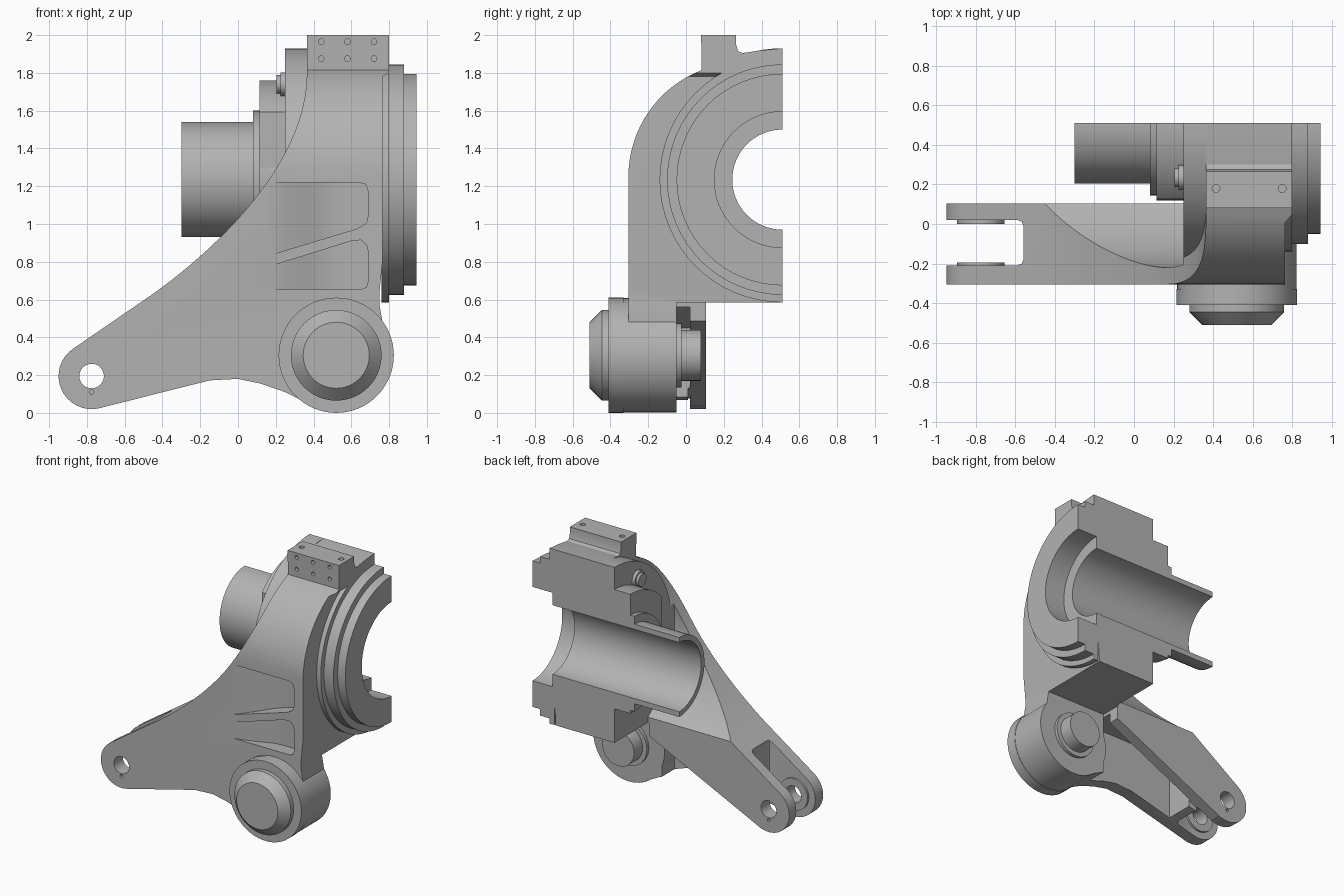
import bpy, bmesh, math
from mathutils import Vector, Matrix
from mathutils.geometry import interpolate_bezier

if "Cube" in bpy.data.objects:
    bpy.data.objects.remove(bpy.data.objects["Cube"])

steel = bpy.data.materials.new("grey_steel")
steel.use_nodes = True
GREY = (0.45, 0.45, 0.45, 1)
steel.diffuse_color = GREY
steel.node_tree.nodes["Principled BSDF"].inputs["Base Color"].default_value = GREY
parts = []


def finish(name, bm):
    bmesh.ops.recalc_face_normals(bm, faces=bm.faces[:])
    mesh = bpy.data.meshes.new(name)
    bm.to_mesh(mesh)
    bm.free()
    mesh.materials.append(steel)
    ob = bpy.data.objects.new(name, mesh)
    bpy.context.collection.objects.link(ob)
    parts.append(ob)
    return ob


def place(axis, u, v, t):
    return {"x": (t, u, v), "y": (u, t, v), "z": (u, v, t)}[axis]


def prism(name, pts, axis, a, b):
    """Extrude a flat outline along an axis from a to b."""
    bm = bmesh.new()
    face = bm.faces.new([bm.verts.new(place(axis, u, v, a)) for u, v in pts])
    ext = bmesh.ops.extrude_face_region(bm, geom=[face])
    moved = [g for g in ext["geom"] if isinstance(g, bmesh.types.BMVert)]
    bmesh.ops.translate(bm, verts=moved, vec=place(axis, 0, 0, b - a))
    return finish(name, bm)


def box(name, x0, x1, y0, y1, z0, z1):
    return prism(name, [(x0, y0), (x1, y0), (x1, y1), (x0, y1)], "z", z0, z1)


def arc(u, v, r, start, end, n=16):
    angles = [math.radians(start + (end - start) * i / n) for i in range(n + 1)]
    return [(u + r * math.cos(a), v + r * math.sin(a)) for a in angles]


def cone(name, axis, u, v, a, b, r1, r2=None, seg=48):
    """Cylinder or cone along an axis from a (radius r1) to b (radius r2)."""
    bm = bmesh.new()
    r2 = r1 if r2 is None else r2
    bmesh.ops.create_cone(bm, cap_ends=True, segments=seg, radius1=r1, radius2=r2, depth=b - a)
    turn = Vector((0, 0, 1)).rotation_difference(Vector(place(axis, 0, 0, 1))).to_matrix().to_4x4()
    mid = Matrix.Translation(place(axis, u, v, (a + b) / 2))
    bmesh.ops.transform(bm, matrix=mid @ turn, verts=bm.verts[:])
    return finish(name, bm)


def lathe(name, profile, degrees, steps):
    """Turn an (x, radius) outline around the hub axis, from the top towards the front."""
    bm = bmesh.new()
    face = bm.faces.new([bm.verts.new((x, HUB_Y, HUB_Z + r)) for x, r in profile])
    bmesh.ops.spin(bm, geom=[face] + face.edges[:] + face.verts[:], cent=(0, HUB_Y, HUB_Z),
                   axis=(1, 0, 0), angle=math.radians(degrees), steps=steps)
    return finish(name, bm)


def boolean(ob, tool, op="DIFFERENCE", keep=False):
    mod = ob.modifiers.new("cut", "BOOLEAN")
    mod.operation, mod.object, mod.solver = op, tool, "EXACT"
    bpy.context.view_layer.objects.active = ob
    bpy.ops.object.modifier_apply(modifier=mod.name)
    if not keep:
        parts.remove(tool)
        bpy.data.objects.remove(tool)


HUB_Y, HUB_Z = 0.51, 1.235
EYE = (-0.775, 0.195)
PIN = (0.52, 0.305)

# Main casting: front outline crossed with side outline
sweep = [tuple(p)[:2] for p in interpolate_bezier(
    Vector((-0.45, 0.63)), Vector((-0.1, 0.88)), Vector((0.365, 1.33)), Vector((0.365, 1.8)), 24)]
front = sweep + [(0.365, 2.1), (0.8, 2.1), (0.8, 1.8), (0.765, 1.78), (0.765, 0.8),
                 (0.75, 0.65), (0.748, 0.58), (0.765, 0.48), (0.7, 0.15), (0.5, 0.05),
                 (0.35, 0.06), (0.25, 0.11), (0.12, 0.155), (0, 0.18), (-0.15, 0.172)]
front += arc(*EYE, 0.175, 284, 122)
side = [(-0.305, -0.05), (0.105, -0.05), (0.105, 0.585), (0.51, 0.585), (0.51, 1.93),
        (0.4, 1.92), (0.3, 1.905), (0.275, 1.915), (0.265, 1.95), (0.265, 2), (0.08, 2)]
side += arc(0.3, 1.25, 0.605, 111, 180)
body = prism("arm_casting", front, "y", -0.4, 0.6)
boolean(body, prism("side_outline", side, "x", -1.1, 1.1), "INTERSECT")

# Hub bore and clearance for the shaft
boolean(body, cone("bore", "x", HUB_Y, HUB_Z, -1.2, 1.2, 0.5, seg=64))
boolean(body, cone("clearance", "x", HUB_Y, HUB_Z, -1.2, 0.25, 0.73, seg=96))
boolean(body, box("rear_clearance", -1.2, 0.25, 0.105, 0.7, 0.4, 2.2))

# Fork slot, hollow underside and tapered rear leg
slot = [(-1.1, -0.21), (-0.59, -0.21), (-0.568, -0.2), (-0.56, -0.18),
        (-0.56, -0.01), (-0.568, 0.012), (-0.59, 0.02), (-1.1, 0.02)]
boolean(body, prism("fork_slot", slot, "z", -0.2, 1))
cavity = [(-0.5, -0.1), (-0.5, 0.45), (-0.3, 0.56), (0.24, 0.56), (0.24, -0.1)]
boolean(body, prism("cavity", cavity, "y", -0.205, 0.02))
under = [(-0.7, 0.036), (0.26, 0.495), (0.26, -0.1), (-0.7, -0.1)]
boolean(body, prism("rear_leg_trim", under, "y", 0.01, 0.3))
boolean(body, box("boss_gap", 0.24, 1, -0.05, 0.3, -0.2, 0.585))

# Two front pockets with a floor that ramps in from the left
upper = [(0.15, 0.83), (0.63, 0.975), (0.68, 1.005), (0.69, 1.05), (0.69, 1.17),
         (0.675, 1.21), (0.64, 1.22), (0.15, 1.22)]
lower = [(0.15, 0.77), (0.6, 0.91), (0.65, 0.915), (0.68, 0.89), (0.69, 0.85),
         (0.69, 0.7), (0.68, 0.665), (0.65, 0.655), (0.15, 0.655)]
ramp = [(0.15, -0.31), (0.25, -0.285), (0.35, -0.25), (0.45, -0.21), (0.52, -0.2),
        (0.8, -0.2), (0.8, -0.4), (0.15, -0.4)]
for outline in (upper, lower):
    pocket = prism("pocket", outline, "y", -0.5, 0)
    boolean(pocket, prism("ramp", ramp, "z", 0.3, 1.5), "INTERSECT")
    boolean(body, pocket)

# Drilled holes in the top block and fork tips
for x in (0.44, 0.58, 0.72):
    for z in (1.875, 1.965):
        boolean(body, cone("drill", "y", x, z, 0, 0.11, 0.015, seg=12))
for x in (0.415, 0.75):
    boolean(body, cone("drill", "z", x, 0.18, 1.96, 2.1, 0.02, seg=12))
boolean(body, cone("drill", "y", EYE[0], 0.11, -0.4, 0.2, 0.012, seg=12))

# Fork bushings and the cross hole through everything
hole = cone("cross_hole", "y", *EYE, -0.5, 0.3, 0.065, seg=32)
bushings = [cone("front_bushing", "y", *EYE, -0.215, -0.195, 0.12),
            cone("rear_bushing", "y", *EYE, 0, 0.025, 0.12)]
for ob in bushings + [body]:
    boolean(ob, hole, keep=True)
parts.remove(hole)
bpy.data.objects.remove(hole)

# Sectioned hub, bearing flange and hollow shaft
hub = [(0.945, 0.36), (0.945, 0.56), (0.88, 0.56), (0.88, 0.61), (0.8, 0.61), (0.8, 0.65),
       (0.76, 0.65), (0.76, 0.5), (0.25, 0.5), (0.25, 0.39), (0.115, 0.39), (0.115, 0.365),
       (0.08, 0.365), (0.08, 0.305), (-0.3, 0.305), (-0.3, 0.265), (0.775, 0.265), (0.775, 0.36)]
lathe("hub_and_shaft", hub, 180, 32)
lathe("rear_rim", [(0.25, 0.49), (0.25, 0.695), (0.37, 0.695), (0.37, 0.49)], 100, 24)
lobe = arc(HUB_Y, HUB_Z, 0.525, 90, 137) + arc(HUB_Y, HUB_Z, 0.385, 180, 90)
prism("flange_lobe", lobe, "x", 0.115, 0.255)

# Flange bolt
cone("bolt_collar", "x", 0.235, 1.74, 0.225, 0.26, 0.063, seg=24)
cone("bolt_head", "x", 0.235, 1.74, 0.205, 0.23, 0.048, seg=24)

# Lower pivot boss and pin
cone("pivot_boss", "y", *PIN, -0.33, -0.05, 0.302, seg=64)
cone("pivot_cover", "y", *PIN, -0.41, -0.33, 0.305, seg=64)
cone("pin_head", "y", *PIN, -0.445, -0.405, 0.24)
cone("pin_head_taper", "y", *PIN, -0.51, -0.445, 0.175, 0.24)
cone("pin_collar", "y", *PIN, -0.055, -0.025, 0.17)
cone("pin_end", "y", *PIN, -0.03, 0.08, 0.135)

# Smooth the round surfaces, keep machined edges sharp
bpy.ops.object.select_all(action="DESELECT")
for ob in parts:
    ob.select_set(True)
bpy.context.view_layer.objects.active = body
bpy.ops.object.shade_smooth_by_angle(angle=math.radians(25))
